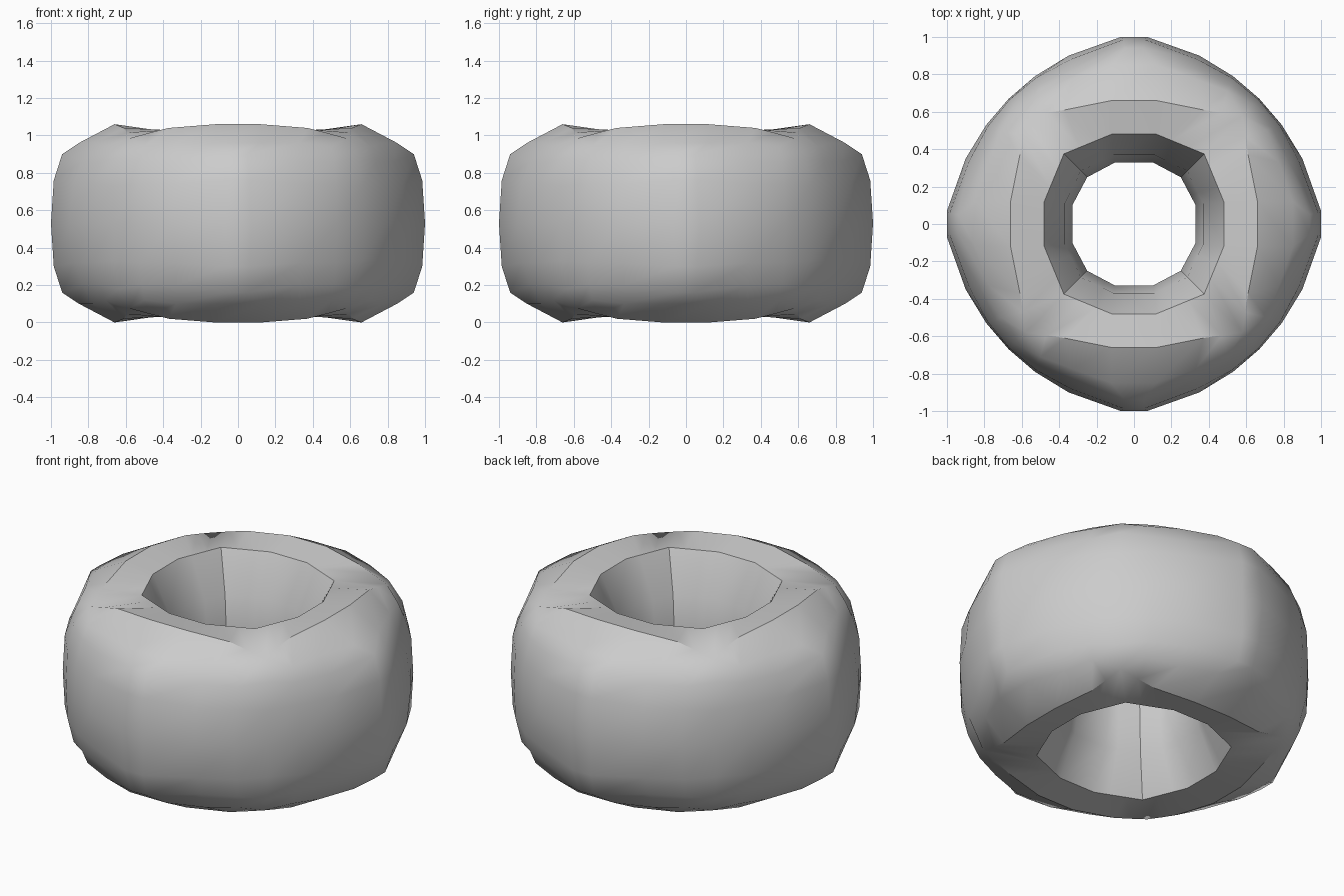
import bpy
import bmesh
import math

cube = bpy.data.objects.get("Cube")
if cube:
    bpy.data.objects.remove(cube, do_unlink=True)

MID = 0.53  # height of the mirror plane

# One eighth of each ring, from the side middle to the diagonal: (sideways, outward, height)
throat = [(.10, .33, MID), (.15, .303, MID), (.20, .277, MID), (.25, .25, MID)]
funnel = [(.11, .37, .80), (.17, .34, .80), (.23, .31, .80), (.285, .285, .80)]
rim = [(.12, .48, 1.03), (.20, .447, 1.03), (.29, .41, 1.03), (.375, .375, 1.03)]
ridge = [(.12, .66, 1.06), (.37, .61, 1.04), (.47, .595, 1.015), (.58, .58, .985)]
crease = [(.12, .85, .96), (.33, .775, .96), (.50, .71, .94), (.58, .58, .985)]
shoulder = [(.05, .94, .90), (.33, .83, .86), (.515, .74, .86), (.64, .64, .88)]
wall = [(.06, .985, .76), (.34, .88, .74), (.525, .78, .74), (.665, .665, .73)]
belly = [(.07, 1.0, MID), (.35, .90, MID), (.53, .79, MID), (.67, .67, MID)]


def full_ring(eighth):
    """Mirror an eighth across the diagonal, then turn the quarter four times."""
    quarter = [(-a, r, z) for a, r, z in reversed(eighth[:-1])]
    quarter = [(a, r, z) for a, r, z in eighth] + [(r, a, z) for a, r, z in reversed(eighth[:-1])]
    ring = []
    for _ in range(4):
        ring += quarter
        quarter = [(y, -x, z) for x, y, z in quarter]
    return ring


def flipped(eighth):
    return [(a, r, 2 * MID - z) for a, r, z in eighth]


# Closed loop of rings: up the hole, over the top, down the outside, back underneath
upper = [throat, funnel, rim, ridge, crease, shoulder, wall, belly]
rings = upper + [flipped(e) for e in reversed(upper[1:-1])]

bm = bmesh.new()
loops = [[bm.verts.new(p) for p in full_ring(e)] for e in rings]
count = len(loops[0])
for i, lower in enumerate(loops):
    nxt = loops[(i + 1) % len(loops)]
    for j in range(count):
        k = (j + 1) % count
        bm.faces.new((lower[j], lower[k], nxt[k], nxt[j]))
bmesh.ops.remove_doubles(bm, verts=bm.verts, dist=0.001)
bmesh.ops.recalc_face_normals(bm, faces=bm.faces)

mesh = bpy.data.meshes.new("ring_body")
bm.to_mesh(mesh)
bm.free()
body = bpy.data.objects.new("ring_body", mesh)
bpy.context.collection.objects.link(body)

# Single plain grey
grey = bpy.data.materials.new("plain_grey")
grey.use_nodes = True
colour = (0.6, 0.6, 0.6, 1)
grey.diffuse_color = colour
grey.node_tree.nodes["Principled BSDF"].inputs["Base Color"].default_value = colour
mesh.materials.append(grey)

# Smooth with sharp creases
bpy.ops.object.select_all(action='DESELECT')
body.select_set(True)
bpy.context.view_layer.objects.active = body
bpy.ops.object.shade_smooth_by_angle(angle=math.radians(30))
